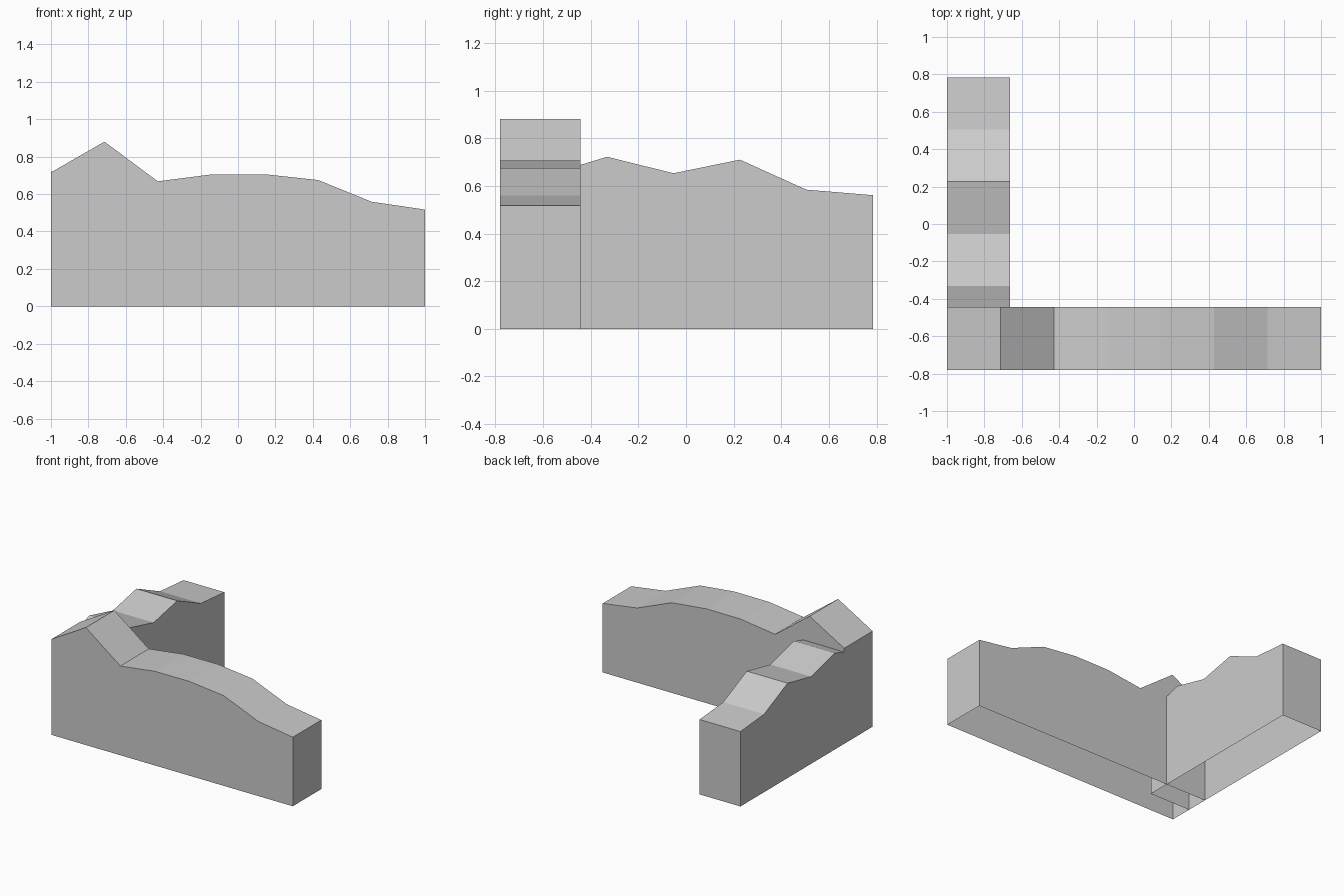
import bpy
import bmesh

if "Cube" in bpy.data.objects:
    bpy.data.objects.remove(bpy.data.objects["Cube"], do_unlink=True)

# Single stone grey material
stone = bpy.data.materials.new("stone_grey")
stone.use_nodes = True
grey = (0.6, 0.6, 0.6, 1.0)
stone.diffuse_color = grey
stone.node_tree.nodes["Principled BSDF"].inputs["Base Color"].default_value = grey


def ruined_wall(name, start, end, side_a, side_b, heights, along):
    """Open-bottomed wall whose broken top follows evenly spaced heights."""
    bm = bmesh.new()

    def vert(t, s, z):
        return bm.verts.new((t, s, z) if along == "x" else (s, t, z))

    step = (end - start) / (len(heights) - 1)
    rings = []
    for i, h in enumerate(heights):
        t = start + i * step
        rings.append([vert(t, side_a, 0), vert(t, side_a, h),
                      vert(t, side_b, h), vert(t, side_b, 0)])
    # Two sides and the top of each section
    for r, n in zip(rings, rings[1:]):
        for k in range(3):
            bm.faces.new((r[k], n[k], n[k + 1], r[k + 1]))
    # End caps
    bm.faces.new(rings[0])
    bm.faces.new(rings[-1][::-1])
    bmesh.ops.recalc_face_normals(bm, faces=bm.faces)
    # Make sure the normals of the open shell point outwards
    bm.normal_update()
    if sum(f.normal.z for f in bm.faces) < 0:
        bmesh.ops.reverse_faces(bm, faces=bm.faces)

    mesh = bpy.data.meshes.new(name)
    bm.to_mesh(mesh)
    bm.free()
    mesh.materials.append(stone)
    obj = bpy.data.objects.new(name, mesh)
    bpy.context.collection.objects.link(obj)
    return obj


# Long wall across the front
ruined_wall("front_wall", -1, 1, -0.78, -0.443,
            [0.716, 0.88, 0.668, 0.705, 0.706, 0.675, 0.559, 0.517], "x")

# Shorter wall running back from the corner, starting inside the front wall
ruined_wall("side_wall", -0.61, 0.784, -1, -0.662,
            [0.637, 0.722, 0.653, 0.71, 0.584, 0.561], "y")
